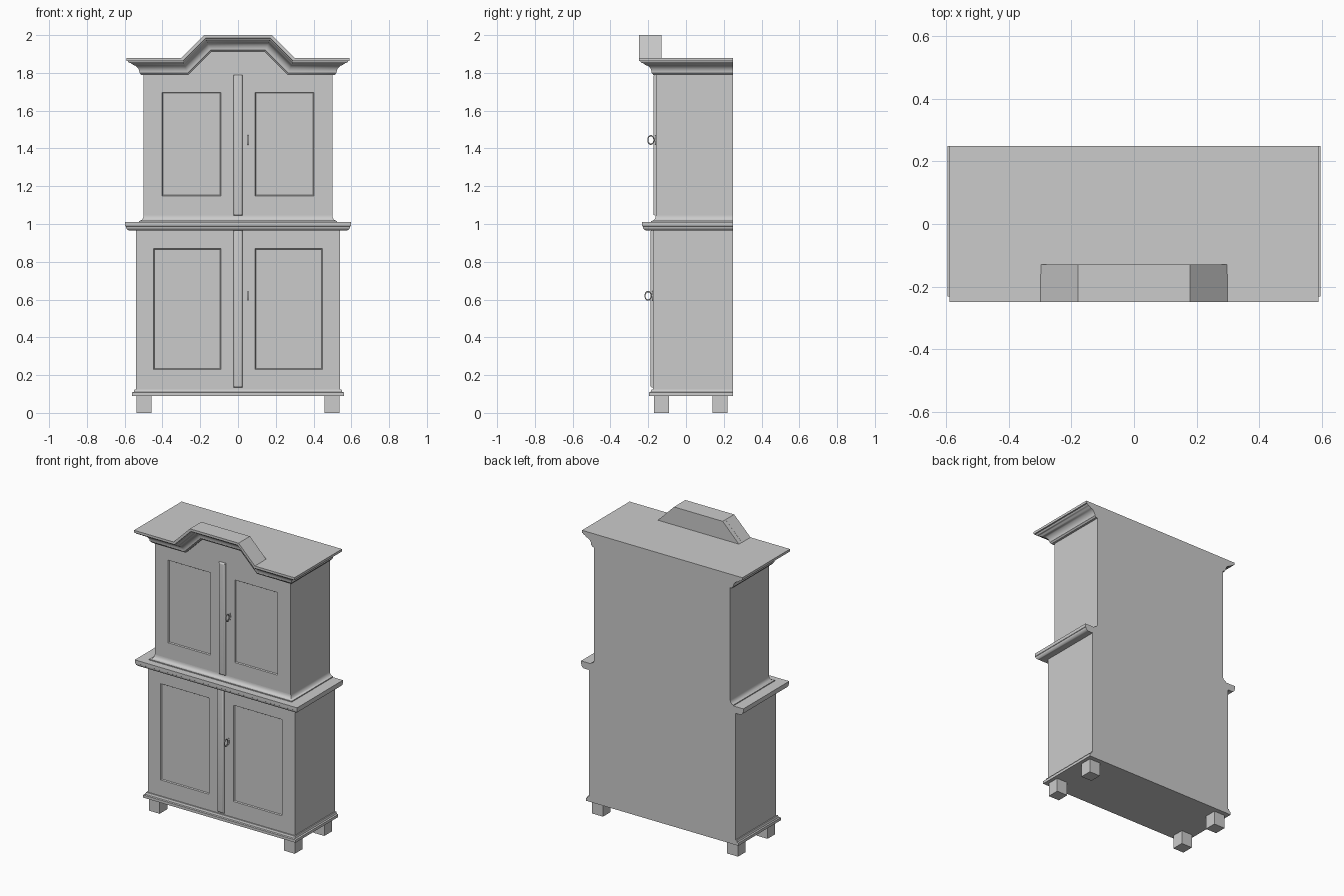
import bpy, bmesh, math
from mathutils import Matrix

cube = bpy.data.objects.get("Cube")
if cube:
    bpy.data.objects.remove(cube, do_unlink=True)

grey = bpy.data.materials.new("plain grey")
grey.use_nodes = True
COLOUR = (0.6, 0.6, 0.6, 1)
grey.diffuse_color = COLOUR
grey.node_tree.nodes["Principled BSDF"].inputs["Base Color"].default_value = COLOUR

BACK = 0.25


def finish(name, bm, smooth=False):
    bmesh.ops.recalc_face_normals(bm, faces=bm.faces[:])
    mesh = bpy.data.meshes.new(name)
    bm.to_mesh(mesh)
    bm.free()
    mesh.materials.append(grey)
    obj = bpy.data.objects.new(name, mesh)
    bpy.context.collection.objects.link(obj)
    if smooth:
        bpy.ops.object.select_all(action='DESELECT')
        obj.select_set(True)
        bpy.context.view_layer.objects.active = obj
        bpy.ops.object.shade_smooth_by_angle(angle=math.radians(35))
    return obj


def add_box(bm, x0, x1, y0, y1, z0, z1):
    mat = Matrix.Translation(((x0 + x1) / 2, (y0 + y1) / 2, (z0 + z1) / 2))
    mat = mat @ Matrix.Diagonal((x1 - x0, y1 - y0, z1 - z0, 1))
    return bmesh.ops.create_cube(bm, size=1, matrix=mat)["verts"]


def cabinet(name, half, front, z0, z1, px, pz):
    """Box with two sunken door panels on its front."""
    bm = bmesh.new()
    add_box(bm, -half, half, front, BACK, z0, z1)
    cuts = [((s * x, 0, 0), (1, 0, 0)) for x in px for s in (-1, 1)]
    cuts += [((0, 0, z), (0, 0, 1)) for z in pz]
    for co, no in cuts:
        bmesh.ops.bisect_plane(bm, geom=bm.verts[:] + bm.edges[:] + bm.faces[:],
                               plane_co=co, plane_no=no)
    bm.normal_update()
    panels = []
    for f in bm.faces:
        c = f.calc_center_median()
        if f.normal.y < -0.9 and px[0] < abs(c.x) < px[1] and pz[0] < c.z < pz[1]:
            panels.append(f)
    bmesh.ops.inset_individual(bm, faces=panels, thickness=0.006, depth=-0.007)
    finish(name, bm)


def moulding(name, half, front, z0, profile, arch=False):
    """Sweep a closed (outward, up) profile round the sides and front."""
    miter = math.tan(math.radians(22.5))
    right = [lambda d, h: (half + d, BACK, z0 + h),
             lambda d, h: (half + d, front - d, z0 + h)]
    if arch:
        right += [lambda d, h: (0.262 + miter * h, front - d, z0 + h),
                  lambda d, h: (0.142 + miter * h, front - d, z0 + 0.12 + h)]
    bm = bmesh.new()
    rings = [[bm.verts.new(st(d, h)) for d, h in profile] for st in right]
    for st in reversed(right):
        pts = [st(d, h) for d, h in profile]
        rings.append([bm.verts.new((-x, y, z)) for x, y, z in pts])
    n = len(profile)
    for a, b in zip(rings, rings[1:]):
        for i in range(n):
            j = (i + 1) % n
            bm.faces.new((a[i], a[j], b[j], b[i]))
    bm.faces.new(rings[0])
    bm.faces.new(rings[-1])
    finish(name, bm, True)


def cove(cx, cz, rx, rz, a0, a1, steps=7):
    angles = [math.radians(a0 + (a1 - a0) * i / steps) for i in range(steps + 1)]
    return [(cx + rx * math.cos(a), cz + rz * math.sin(a)) for a in angles]


# Feet
for sx, side in ((-1, "right"), (1, "left")):
    for y, end in ((-0.17, "front"), (0.14, "back")):
        bm = bmesh.new()
        xs = sorted((sx * 0.457, sx * 0.537))
        add_box(bm, *xs, y, y + 0.08, 0, 0.095)
        finish(f"{end}_{side}_foot", bm)

# Cabinet bodies with door panels
cabinet("lower_cabinet", 0.54, -0.175, 0.09, 1.01, (0.09, 0.447), (0.23, 0.87))
cabinet("upper_cabinet", 0.5, -0.16, 1.0, 1.88, (0.09, 0.402), (1.148, 1.697))

# Base, waist and cornice mouldings
moulding("base_moulding", 0.54, -0.175, 0.09,
         [(0, 0), (0.021, 0), (0.021, 0.018), (0.012, 0.021), (0.008, 0.034), (0, 0.034)])
moulding("waist_moulding", 0.54, -0.175, 0.965,
         [(0, 0), (0.03, 0)] + cove(0.03, 0.022, 0.024, 0.022, -75, 0)
         + [(0.057, 0.024), (0.057, 0.045), (0, 0.045)])
moulding("upper_foot_moulding", 0.5, -0.16, 1.008,
         [(0, 0), (0.024, 0), (0.024, 0.006)] + cove(0.024, 0.037, 0.024, 0.029, 270, 180))
moulding("cornice", 0.5, -0.16, 1.79,
         [(0, 0), (0.014, 0), (0.019, 0.008)]
         + cove(0.06, 0.01, 0.038, 0.042, 180, 98)
         + [(0.06, 0.056), (0.066, 0.06)]
         + cove(0.066, 0.072, 0.016, 0.01, -80, 0, 4)
         + [(0.09, 0.074), (0.09, 0.09), (0, 0.09)], arch=True)

# Raised crown behind the arched cornice
bm = bmesh.new()
outline = [(-0.299, 1.879), (0.299, 1.879), (0.179, 2.0), (-0.179, 2.0)]
face = bm.faces.new([bm.verts.new((x, -0.16, z)) for x, z in outline])
ext = bmesh.ops.extrude_face_region(bm, geom=[face])["geom"]
bmesh.ops.translate(bm, vec=(0, 0.03, 0),
                    verts=[v for v in ext if isinstance(v, bmesh.types.BMVert)])
if not face.is_valid or len(bm.faces) < 6:
    bm.faces.new([v for v in bm.verts if v.co.y < -0.15])
finish("crown_block", bm)

# Rounded strips between the doors, and keys in their locks
for name, front, z0, z1, kz in (("lower", -0.175, 0.135, 0.968, 0.62),
                                ("upper", -0.16, 1.045, 1.79, 1.445)):
    bm = bmesh.new()
    add_box(bm, -0.024, 0.024, front - 0.013, front + 0.005, z0, z1)
    edges = [e for e in bm.edges if all(v.co.y < front for v in e.verts)]
    bmesh.ops.bevel(bm, geom=edges, offset=0.01, segments=4, profile=0.5, affect='EDGES')
    finish(name + "_door_strip", bm, True)

    bm = bmesh.new()
    place = Matrix.Translation((0.053, front, kz))
    lie = Matrix.Rotation(math.pi / 2, 4, 'X')
    bmesh.ops.create_cone(bm, cap_ends=True, segments=16, radius1=0.006, radius2=0.006,
                          depth=0.008, matrix=place @ Matrix.Diagonal((1, 1, 4, 1)) @ lie)
    bmesh.ops.create_cone(bm, cap_ends=True, segments=10, radius1=0.003, radius2=0.003,
                          depth=0.02, matrix=place @ lie)
    finish(name + "_lock_plate", bm, True)

    bpy.ops.mesh.primitive_torus_add(major_segments=24, minor_segments=8, major_radius=0.018,
                                     minor_radius=0.003, location=(0.053, front - 0.026, kz),
                                     rotation=(0, math.pi / 2, 0))
    ring = bpy.context.object
    ring.name = name + "_key_ring"
    ring.scale = (1.25, 0.9, 1)
    ring.data.materials.append(grey)
    bpy.ops.object.shade_smooth_by_angle(angle=math.radians(60))
